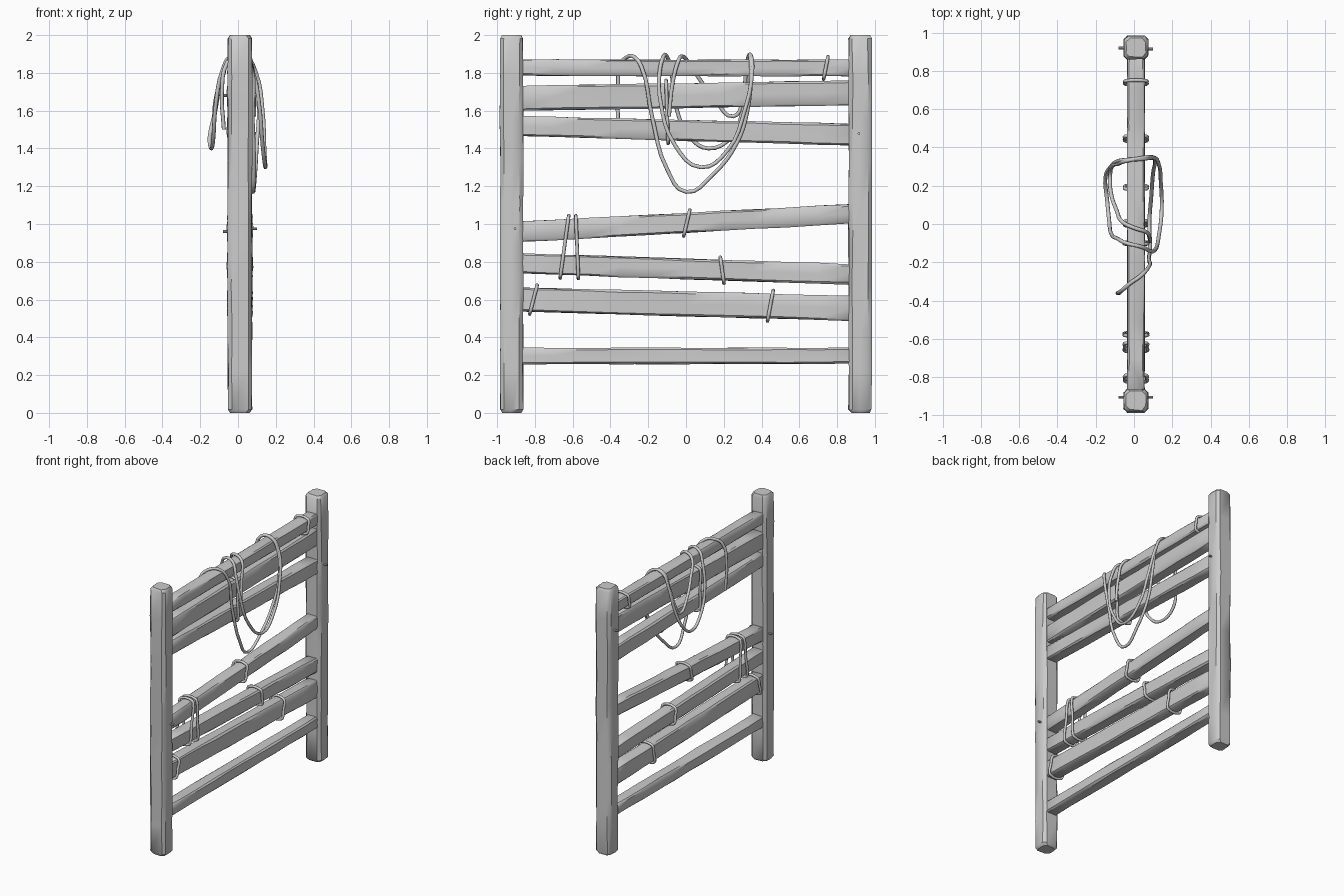
import bpy, bmesh, math, random
from mathutils import Vector

if "Cube" in bpy.data.objects:
    bpy.data.objects.remove(bpy.data.objects["Cube"])

random.seed(4)


def finish(obj, angle=40):
    bpy.ops.object.select_all(action='DESELECT')
    obj.select_set(True)
    bpy.context.view_layer.objects.active = obj
    bpy.ops.object.shade_smooth_by_angle(angle=math.radians(angle))


def timber(name, start, end, w, h0, h1, chamfer, rings, wob):
    """Rough-hewn beam: chamfered rectangle lofted from start to end."""
    a, b = Vector(start), Vector(end)
    vertical = abs(b.z - a.z) > abs(b.y - a.y)
    up = Vector((0, 1, 0)) if vertical else Vector((0, 0, 1))
    side = Vector((1, 0, 0))
    length = (b - a).length
    eps = 0.018 / length
    ts = [0, eps] + [i / rings for i in range(1, rings)] + [1 - eps, 1]
    bm = bmesh.new()
    loops = []
    for k, t in enumerate(ts):
        last = k in (0, len(ts) - 1)
        s = 0.8 if last else 1.0
        hw, hh = w / 2 * s, (h0 + (h1 - h0) * t) / 2 * s
        c = chamfer
        sec = [(hw, -hh + c), (hw, 0), (hw, hh - c), (hw - c, hh), (-hw + c, hh),
               (-hw, hh - c), (-hw, 0), (-hw, -hh + c), (-hw + c, -hh), (hw - c, -hh)]
        base = a.lerp(b, t)
        ring = []
        for u, v in sec:
            u += random.uniform(-wob, wob)
            v += random.uniform(-wob, wob)
            ring.append(bm.verts.new(base + side * u + up * v))
        loops.append(ring)
    n = len(loops[0])
    for r0, r1 in zip(loops, loops[1:]):
        for i in range(n):
            bm.faces.new((r0[i], r0[(i + 1) % n], r1[(i + 1) % n], r1[i]))
    bm.faces.new(loops[0])
    bm.faces.new(loops[-1])
    bmesh.ops.recalc_face_normals(bm, faces=bm.faces)
    me = bpy.data.meshes.new(name)
    bm.to_mesh(me)
    bm.free()
    obj = bpy.data.objects.new(name, me)
    bpy.context.collection.objects.link(obj)
    finish(obj)
    return obj


def rope(name, pts, radius, closed=False, res=4):
    """Round cord through the given points, turned into a mesh."""
    cu = bpy.data.curves.new(name, 'CURVE')
    cu.dimensions = '3D'
    cu.bevel_depth = radius
    cu.bevel_resolution = 2
    cu.resolution_u = res
    cu.use_fill_caps = True
    sp = cu.splines.new('BEZIER')
    sp.bezier_points.add(len(pts) - 1)
    for bp, p in zip(sp.bezier_points, pts):
        bp.co = p
        bp.handle_left_type = bp.handle_right_type = 'AUTO'
    sp.use_cyclic_u = closed
    obj = bpy.data.objects.new(name, cu)
    bpy.context.collection.objects.link(obj)
    bpy.ops.object.select_all(action='DESELECT')
    obj.select_set(True)
    bpy.context.view_layer.objects.active = obj
    bpy.ops.object.convert(target='MESH')
    finish(bpy.context.view_layer.objects.active, 60)


def tie(name, yb, zb, yt, zt):
    """Leaning loop of cord wrapped tightly around the rails."""
    x0, x1, c = -0.046, 0.066, 0.012

    def at(x, z):
        t = (z - zb) / (zt - zb)
        return (x, yb + (yt - yb) * t, z)
    pts = [at(x1, zb + c), at(x1, (zb + zt) / 2), at(x1, zt - c), at(x1 - c, zt),
           at(x0 + c, zt), at(x0, zt - c), at(x0, (zb + zt) / 2), at(x0, zb + c),
           at(x0 + c, zb), at(x1 - c, zb)]
    rope(name, pts, 0.0095, True, 3)


# Posts
for label, y in (("left", -0.923), ("right", 0.922)):
    timber(label + "_post", (0.01, y, 0.0), (0.01, y, 2.0), 0.127, 0.122, 0.122, 0.02, 9, 0.003)

# Rails: bottom/top height at the left post, then at the right post
rails = [(1.785, 1.87, 1.783, 1.87), (1.60, 1.73, 1.63, 1.76), (1.465, 1.57, 1.415, 1.53),
         (0.905, 1.012, 1.003, 1.105), (0.737, 0.845, 0.68, 0.787),
         (0.537, 0.663, 0.487, 0.62), (0.258, 0.345, 0.26, 0.345)]
for i, (b0, t0, b1, t1) in enumerate(rails):
    timber("rail_%d" % (i + 1), (0.01, -0.88, (b0 + t0) / 2), (0.01, 0.88, (b1 + t1) / 2),
           0.09, t0 - b0, t1 - b1, 0.01, 10, 0.0025)

# Cord ties around the rails
ties = [(0.73, 1.775, 0.75, 1.877), (-0.01, 0.945, 0.018, 1.066), (0.2, 0.695, 0.183, 0.815),
        (-0.825, 0.532, -0.79, 0.668), (0.433, 0.495, 0.46, 0.64),
        (-0.665, 0.722, -0.622, 1.036), (-0.57, 0.72, -0.583, 1.036),
        (-0.095, 1.435, -0.105, 1.752)]
for i, t in enumerate(ties):
    tie("cord_tie_%d" % (i + 1), *t)

# Long rope draped over the top rail: front loop, back loop, front loop, back loop
drape_a = [(-.075, -.36, 1.5), (-.085, -.36, 1.7), (-.06, -.345, 1.85), (-.02, -.31, 1.885),
           (.03, -.275, 1.885), (.07, -.235, 1.83), (.077, -.18, 1.57), (.085, -.1, 1.29),
           (.08, 0, 1.17), (.09, .14, 1.26), (.1, .27, 1.43), (.11, .325, 1.6),
           (.085, .345, 1.82), (.04, .34, 1.888)]
drape_b = [(-.04, .335, 1.882), (-.08, .33, 1.8), (-.12, .3, 1.6), (-.15, .24, 1.46),
           (-.14, .12, 1.4), (-.13, .02, 1.46), (-.12, -.05, 1.61), (-.08, -.08, 1.82),
           (-.04, -.1, 1.885), (.04, -.12, 1.885), (.08, -.14, 1.8), (.11, -.135, 1.65),
           (.13, -.06, 1.42), (.145, .08, 1.3), (.14, .22, 1.39), (.13, .31, 1.6)]
drape_c = [(.095, .35, 1.8), (.04, .345, 1.888), (-.04, .33, 1.885), (-.08, .315, 1.78),
           (-.115, .3, 1.65), (-.125, .25, 1.57), (-.12, .16, 1.65), (-.09, .07, 1.77),
           (-.06, .01, 1.86), (0, -.02, 1.888), (.06, -.04, 1.865), (.08, -.07, 1.75),
           (.085, -.09, 1.57)]
rope("draped_rope", drape_a + drape_b + drape_c, 0.0105)

# Nails sticking out of the posts
for i, (y, z, s) in enumerate([(0.915, 1.48, 1), (0.92, 1.68, -1), (-0.905, 0.975, 1), (-0.905, 0.96, -1)]):
    bpy.ops.mesh.primitive_cylinder_add(vertices=8, radius=0.007, depth=0.06,
                                        location=(0.01 + s * 0.06, y, z),
                                        rotation=(0, math.pi / 2, 0))
    nail = bpy.context.object
    nail.name = "nail_%d" % (i + 1)
    finish(nail)
